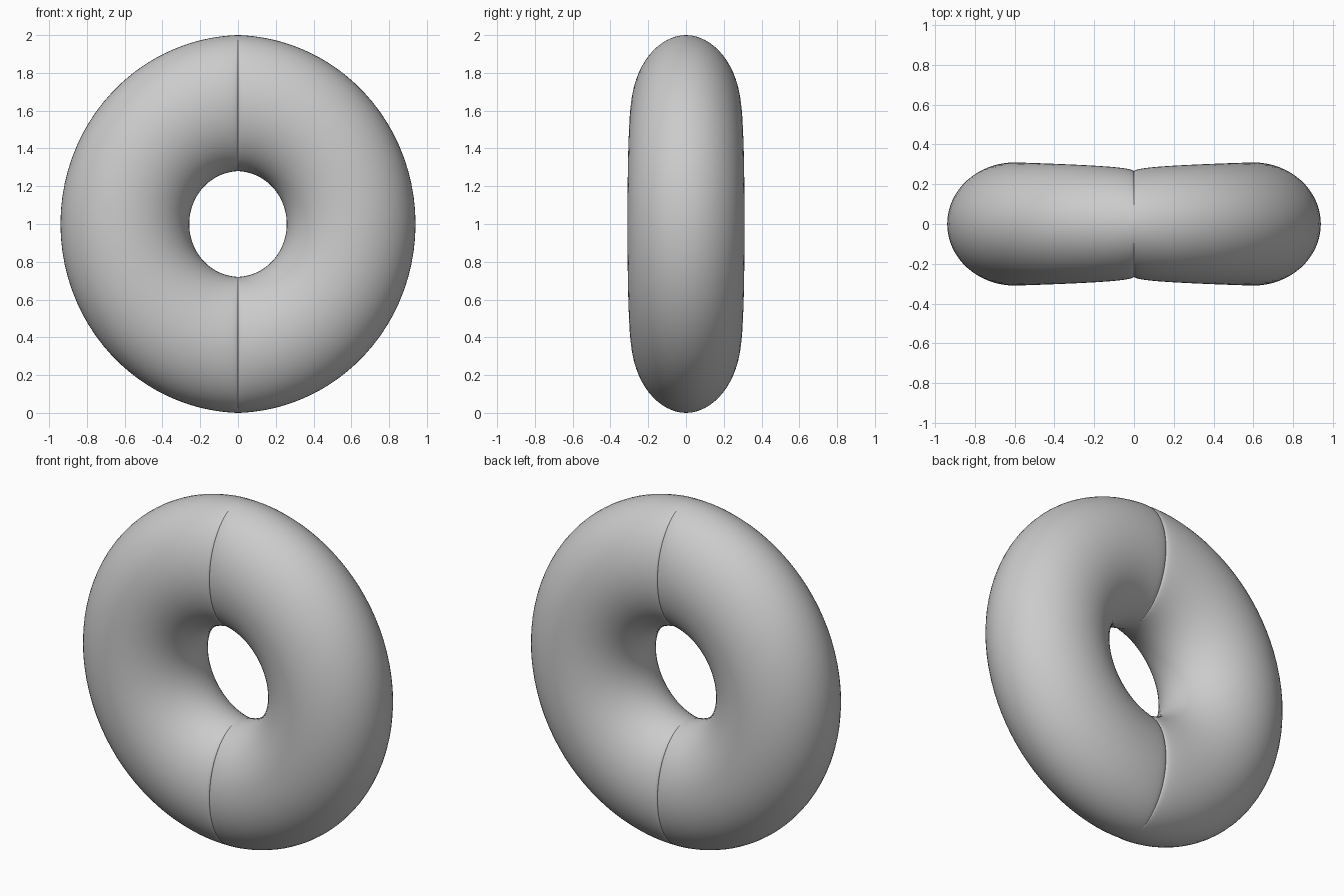
import bpy, bmesh
from math import sin, cos, pi, radians

if "Cube" in bpy.data.objects:
    bpy.data.objects.remove(bpy.data.objects["Cube"])

HALF_STEPS = 64   # sections per half ring
SIDES = 64        # points per tube section


def section(bm, t):
    """One oval tube section at ring angle t, thinner in y near the seam."""
    c = abs(cos(t))
    blend = 0.5 * c + 0.5 * c * c
    outer = 1.0 - 0.06 * blend
    inner = 0.28 - 0.022 * blend
    mid, rad = (outer + inner) / 2, (outer - inner) / 2
    thick = 0.26 + 0.05 * c ** 0.35
    ring = []
    for i in range(SIDES):
        a = 2 * pi * i / SIDES
        d = mid + rad * cos(a)
        ring.append(bm.verts.new((d * cos(t), thick * sin(a), 1 + d * sin(t))))
    return ring


# Section angles, packed closely at the pinched seams (top and bottom)
angles = []
for start in (0, pi):
    for k in range(HALF_STEPS):
        u = -1 + 2 * k / HALF_STEPS
        angles.append(start + pi / 2 * sin(pi / 2 * u))

# Ring body
bm = bmesh.new()
rings = [section(bm, t) for t in angles]
for k, ring in enumerate(rings):
    nxt = rings[(k + 1) % len(rings)]
    for i in range(SIDES):
        j = (i + 1) % SIDES
        bm.faces.new((ring[i], ring[j], nxt[j], nxt[i]))
bmesh.ops.recalc_face_normals(bm, faces=bm.faces)
mesh = bpy.data.meshes.new("ring_body")
bm.to_mesh(mesh)
bm.free()

body = bpy.data.objects.new("ring_body", mesh)
bpy.context.collection.objects.link(body)
bpy.context.view_layer.objects.active = body
body.select_set(True)
bpy.ops.object.shade_smooth_by_angle(angle=radians(42))
